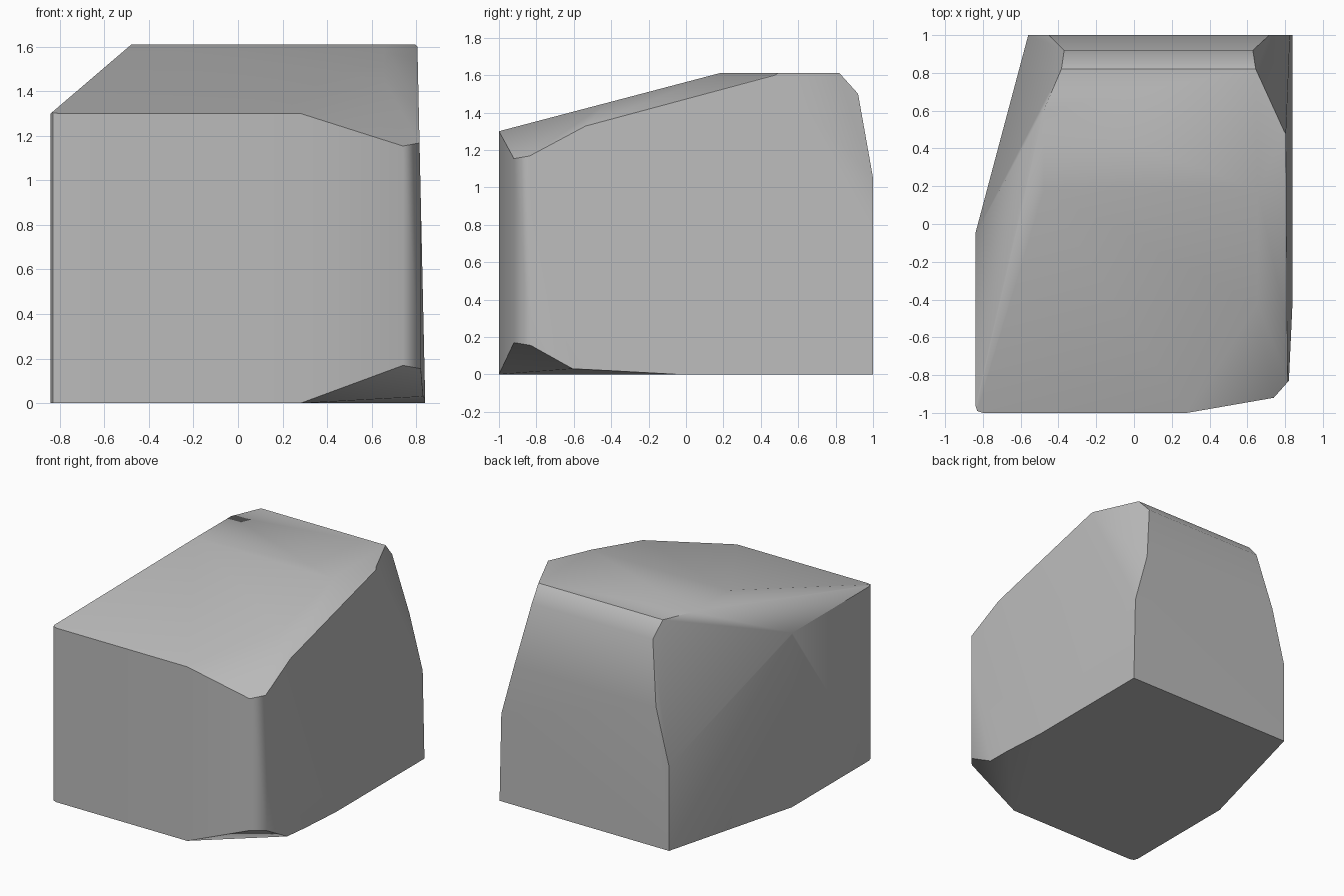
import bpy
import bmesh
import math
from mathutils import Vector

default = bpy.data.objects.get("Cube")
if default:
    bpy.data.objects.remove(default, do_unlink=True)


def make_material(name, rgb):
    mat = bpy.data.materials.new(name)
    mat.use_nodes = True
    color = (*rgb, 1)
    mat.diffuse_color = color
    mat.node_tree.nodes["Principled BSDF"].inputs["Base Color"].default_value = color
    return mat


def prism(bm, outline, height):
    """Extrude a ground outline straight up into a closed block."""
    base = bm.faces.new([bm.verts.new((x, y, 0)) for x, y in outline])
    result = bmesh.ops.extrude_face_region(bm, geom=[base])
    raised = [g for g in result["geom"] if isinstance(g, bmesh.types.BMVert)]
    bmesh.ops.translate(bm, verts=raised, vec=(0, 0, height))
    bmesh.ops.recalc_face_normals(bm, faces=bm.faces[:])


def chip(bm, point, normal):
    """Slice off everything on the outer side of a plane and cap the cut."""
    geometry = bm.verts[:] + bm.edges[:] + bm.faces[:]
    bmesh.ops.bisect_plane(bm, geom=geometry, dist=0.0005,
                           plane_co=Vector(point),
                           plane_no=Vector(normal).normalized(),
                           clear_outer=True)
    rim = [e for e in bm.edges if e.is_boundary]
    if rim:
        bmesh.ops.holes_fill(bm, edges=rim, sides=0)


# Stone block: footprint raised to full height
footprint = [(-0.84, -0.96), (-0.83, -0.99), (-0.8, -1), (0.28, -1),
             (0.74, -0.92), (0.82, -0.83), (0.84, -0.4), (0.84, 1),
             (-0.56, 1), (-0.84, -0.05)]
bm = bmesh.new()
prism(bm, footprint, 1.61)

# Large faces: leaning side, sloping top, left shoulder
chip(bm, (0.84, 0, 0), (1, 0, 0.022))
chip(bm, (0, -1, 1.3), (0, -0.263, 1))
chip(bm, (-0.84, -1, 1.3), (-0.65, 0, 0.76))

# Right top edge and the two front right corners
chip(bm, (0.81, -0.53, 1.33), (0.6, -0.265, 1))
chip(bm, (0.28, -1, 1.3), (0.41, -0.53, 1))
chip(bm, (0.28, -1, 0), (0.47, -0.58, -1))
chip(bm, (0.28, -1, 0), (0.094, -0.055, -1))

# Back: upper lean, top bevel and the two upper corners
chip(bm, (0, 1, 1.05), (0, 1, 0.178))
chip(bm, (0, 0.92, 1.5), (0, 1, 0.9))
chip(bm, (-0.56, 1, 0.63), (-0.861, 0.369, 0.222))
chip(bm, (0.835, 1, 0.62), (0.363, 0.166, 0.1))

bmesh.ops.remove_doubles(bm, verts=bm.verts[:], dist=0.002)
bmesh.ops.recalc_face_normals(bm, faces=bm.faces[:])
mesh = bpy.data.meshes.new("stone_block")
bm.to_mesh(mesh)
bm.free()

stone = bpy.data.objects.new("stone_block", mesh)
bpy.context.collection.objects.link(stone)
mesh.materials.append(make_material("stone grey", (0.5, 0.5, 0.5)))

# Soft shading over shallow creases, crisp main edges
bpy.ops.object.select_all(action="DESELECT")
stone.select_set(True)
bpy.context.view_layer.objects.active = stone
bpy.ops.object.shade_smooth_by_angle(angle=math.radians(44))
weighted = stone.modifiers.new("weighted_normals", "WEIGHTED_NORMAL")
weighted.keep_sharp = True
